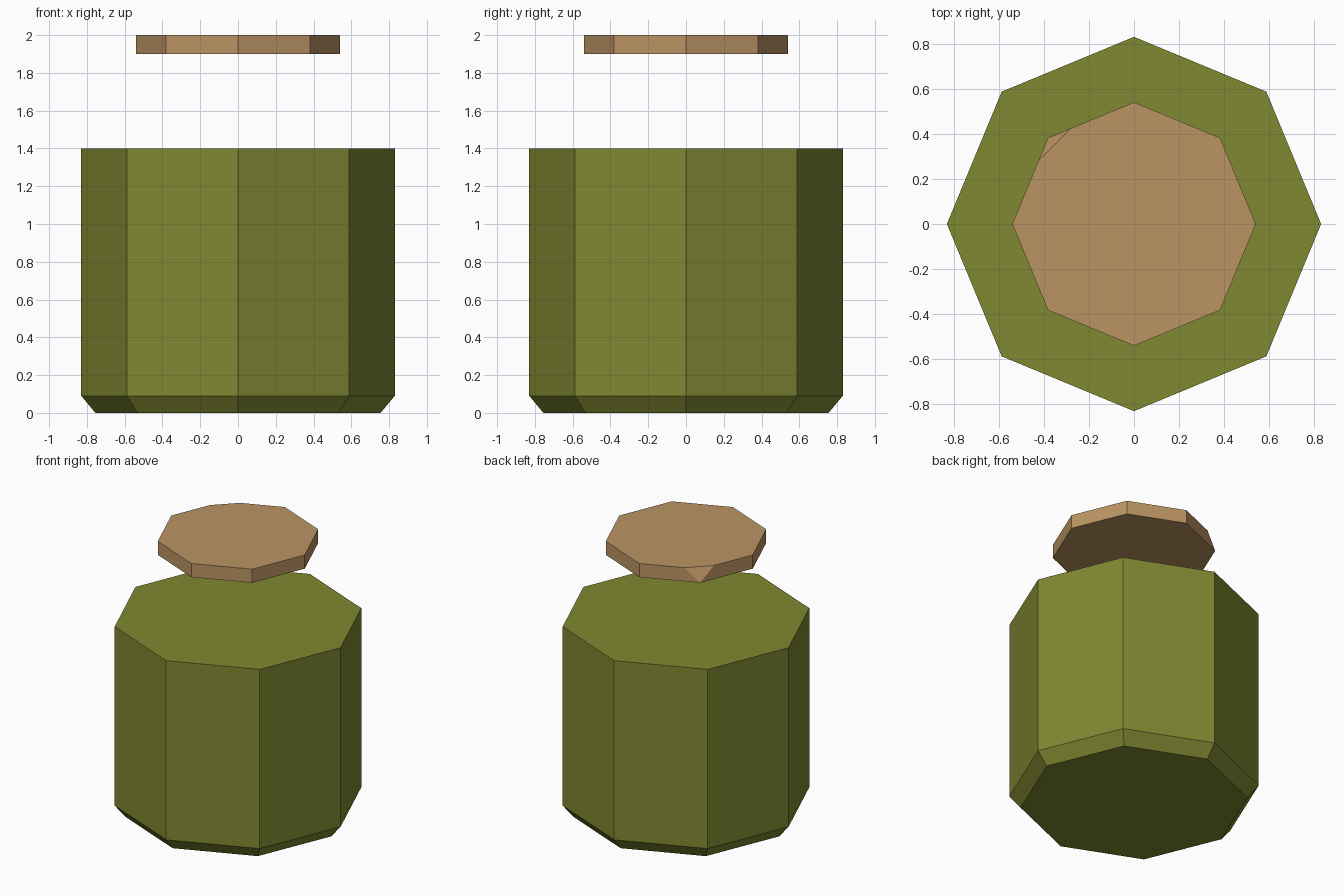
import bpy, bmesh, math
from mathutils import Vector

if "Cube" in bpy.data.objects:
    bpy.data.objects.remove(bpy.data.objects["Cube"])

SIDES = 8


def material(name, rgb):
    lin = [(c / 255 / 12.92) if c < 10 else ((c / 255 + 0.055) / 1.055) ** 2.4 for c in rgb]
    m = bpy.data.materials.new(name)
    m.diffuse_color = (*lin, 1)
    m.use_nodes = True
    m.node_tree.nodes["Principled BSDF"].inputs["Base Color"].default_value = m.diffuse_color
    return m


def octagon_stack(levels):
    """Closed solid from (radius, height) rings, corners on the axes."""
    bm = bmesh.new()
    rings = [[bm.verts.new((r * math.cos(math.tau * i / SIDES),
                            r * math.sin(math.tau * i / SIDES), z))
              for i in range(SIDES)] for r, z in levels]
    for a, b in zip(rings, rings[1:]):
        for i in range(SIDES):
            j = (i + 1) % SIDES
            bm.faces.new((a[i], a[j], b[j], b[i]))
    bm.faces.new(rings[0][::-1])
    bm.faces.new(rings[-1])
    return bm


def finish(bm, name, mat):
    bmesh.ops.recalc_face_normals(bm, faces=bm.faces)
    mesh = bpy.data.meshes.new(name)
    bm.to_mesh(mesh)
    bm.free()
    mesh.materials.append(mat)
    obj = bpy.data.objects.new(name, mesh)
    bpy.context.collection.objects.link(obj)


# jar body with a bevelled foot
body = octagon_stack([(0.755, 0), (0.83, 0.09), (0.83, 1.4)])
finish(body, "jar_body", material("olive_green", (127, 136, 49)))

# floating lid with one chipped corner at the back left
lid = octagon_stack([(0.54, 1.9), (0.54, 2.0)])
d = Vector((-1, 1, 0)).normalized()
chip_normal = (d * 0.1 + Vector((0, 0, 0.0415))).normalized()
chip_point = d * 0.4985 + Vector((0, 0, 2.0))
bmesh.ops.bisect_plane(lid, geom=lid.verts[:] + lid.edges[:] + lid.faces[:], dist=0.001,
                       plane_co=chip_point, plane_no=chip_normal, clear_outer=True)
bmesh.ops.holes_fill(lid, edges=[e for e in lid.edges if e.is_boundary], sides=0)
finish(lid, "jar_lid", material("cork_brown", (187, 148, 100)))
